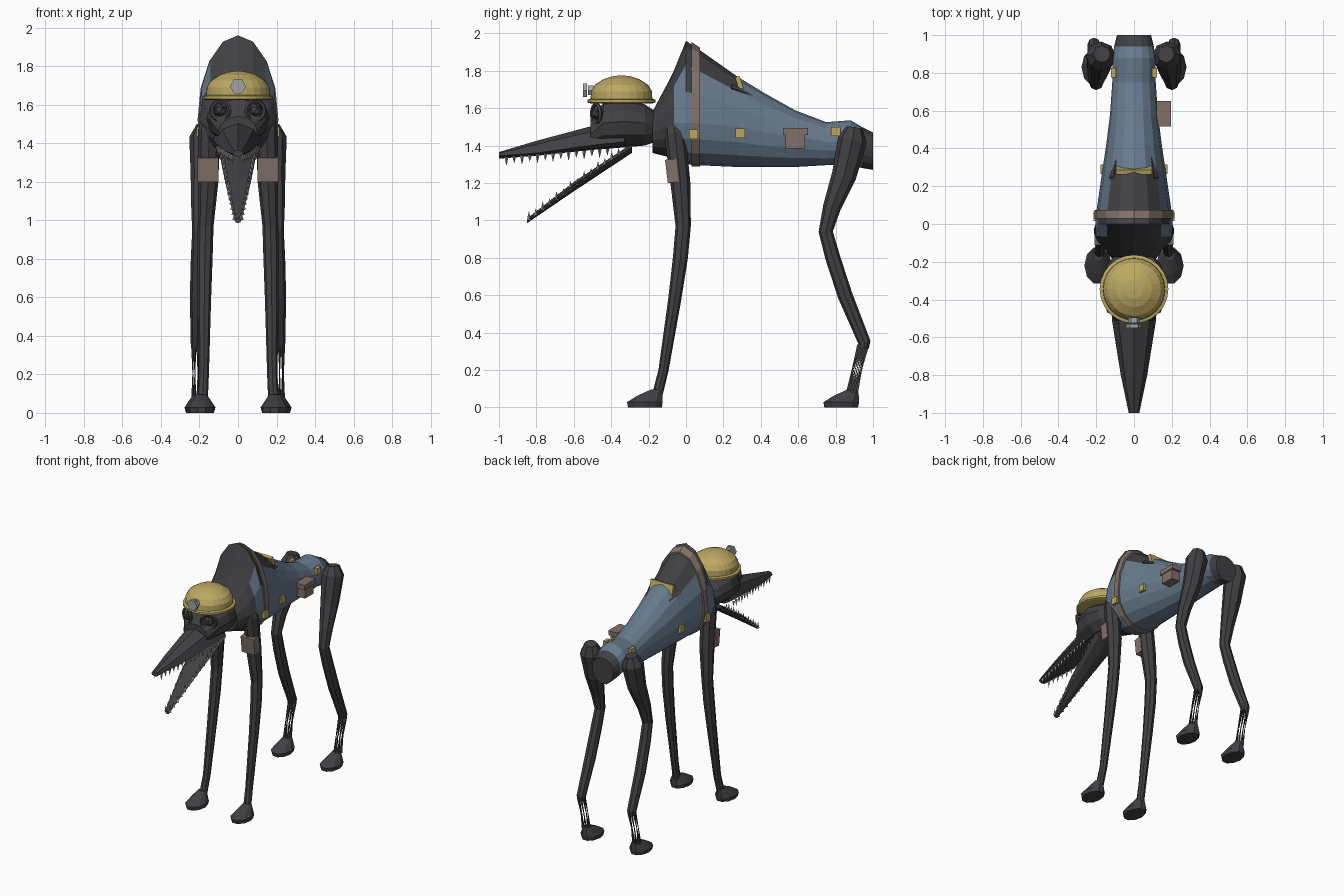
import bpy, bmesh, math
from mathutils import Vector, Matrix

cube = bpy.data.objects.get("Cube")
if cube:
    bpy.data.objects.remove(cube, do_unlink=True)


def material(name, r, g, b):
    m = bpy.data.materials.new(name)
    m.use_nodes = True
    m.diffuse_color = (r, g, b, 1)
    m.node_tree.nodes["Principled BSDF"].inputs["Base Color"].default_value = (r, g, b, 1)
    return m


DARK = material("charcoal hide", .052, .050, .056)
BLUE = material("vest blue", .135, .195, .265)
GOLD = material("brass", .50, .39, .12)
BROWN = material("leather brown", .22, .165, .135)
GREY = material("tooth grey", .36, .36, .35)
GLASS = material("lamp glass", .32, .40, .47)


def finish(name, bm, *mats, rule=None):
    bmesh.ops.recalc_face_normals(bm, faces=bm.faces[:])
    if rule:
        for f in bm.faces:
            f.material_index = rule(f.calc_center_median())
    mesh = bpy.data.meshes.new(name)
    bm.to_mesh(mesh)
    bm.free()
    for m in mats:
        mesh.materials.append(m)
    ob = bpy.data.objects.new(name, mesh)
    bpy.context.collection.objects.link(ob)
    return ob


def skin(bm, rings):
    """Join successive rings of points and cap both ends."""
    vs = [[bm.verts.new(p) for p in ring] for ring in rings]
    n = len(vs[0])
    for a, b in zip(vs, vs[1:]):
        for i in range(n):
            j = (i + 1) % n
            bm.faces.new((a[i], a[j], b[j], b[i]))
    bm.faces.new(vs[0])
    bm.faces.new(vs[-1][::-1])


def section(y, bot, top, mid, w, n=16, grow=0):
    """Egg-shaped slice across y, widest at height mid."""
    ring = []
    for i in range(n):
        a = math.tau * i / n
        s = math.sin(a)
        h = (top - mid if s > 0 else mid - bot) + grow
        ring.append(((w + grow) * math.cos(a), y, mid + h * s))
    return ring


def tube(bm, path, n=8):
    """Limb along points (x, y, z, radius)."""
    pts = [Vector(p[:3]) for p in path]
    rings = []
    for k, p in enumerate(pts):
        t = (pts[min(k + 1, len(pts) - 1)] - pts[max(k - 1, 0)]).normalized()
        u = t.cross(Vector((1, 0, 0))).normalized()
        v = t.cross(u)
        rings.append([p + path[k][3] * (u * math.cos(math.tau * i / n) + v * math.sin(math.tau * i / n))
                      for i in range(n)])
    skin(bm, rings)


def discs(bm, x, levels, n=12):
    """Stack of ellipses (z, centre y, radius y, radius x)."""
    skin(bm, [[(x + rx * math.cos(math.tau * i / n), yc + ry * math.sin(math.tau * i / n), z)
               for i in range(n)] for z, yc, ry, rx in levels])


def box(name, centre, size, mat, tilt=0):
    bm = bmesh.new()
    m = Matrix.Translation(centre) @ Matrix.Rotation(tilt, 4, 'X') @ Matrix.Diagonal((*size, 1))
    bmesh.ops.create_cube(bm, size=1, matrix=m)
    return finish(name, bm, mat)


# Body: dark chest, hump and rump, blue vest between
body = [(-.18, 1.36, 1.58, 1.47, .12), (-.10, 1.34, 1.73, 1.50, .18), (-.065, 1.32, 1.80, 1.52, .20),
        (0, 1.30, 1.96, 1.52, .205), (.06, 1.295, 1.92, 1.52, .20), (.28, 1.285, 1.765, 1.50, .168),
        (.42, 1.285, 1.68, 1.47, .147), (.58, 1.285, 1.59, 1.45, .127), (.75, 1.295, 1.525, 1.42, .115),
        (.88, 1.30, 1.535, 1.42, .115), (.94, 1.28, 1.50, 1.40, .105), (1, 1.27, 1.47, 1.38, .09)]


def body_colour(c):
    hump = c.y < .28 and c.z > 1.72
    return 0 if c.y < -.065 or c.y > .94 or hump else 1


bm = bmesh.new()
skin(bm, [section(*s) for s in body])
finish("body", bm, DARK, BLUE, rule=body_colour)

# Girth strap and back clip
bm = bmesh.new()
skin(bm, [section(y, 1.297, top, 1.52, .202, grow=.008) for y, top in ((.03, 1.945), (.075, 1.915))])
finish("girth_strap", bm, BROWN)
box("back_clip", (0, .285, 1.735), (.19, .025, .07), GOLD, .3)

# Skull and jaws
bm = bmesh.new()
skin(bm, [section(*s, n=12) for s in [
    (-.16, 1.42, 1.58, 1.5, .10), (-.22, 1.40, 1.62, 1.52, .145), (-.33, 1.39, 1.65, 1.53, .165),
    (-.44, 1.39, 1.63, 1.52, .145), (-.51, 1.40, 1.54, 1.46, .10)]])
finish("skull", bm, DARK)
bm = bmesh.new()
skin(bm, [section(*s, n=8) for s in [
    (-.33, 1.39, 1.53, 1.42, .13), (-.52, 1.375, 1.50, 1.40, .115),
    (-.80, 1.345, 1.425, 1.36, .07), (-1, 1.33, 1.365, 1.345, .028)]])
finish("upper_jaw", bm, DARK)
bm = bmesh.new()
skin(bm, [section(*s, n=8) for s in [
    (-.29, 1.36, 1.41, 1.39, .105), (-.60, 1.155, 1.205, 1.19, .065), (-.85, .985, 1.01, 1.0, .018)]])
finish("lower_jaw", bm, DARK)


def teeth(name, start, end, count, direction):
    bm = bmesh.new()
    a, b = Vector(start), Vector(end)
    for side in (1, -1):
        for k in range(count):
            p = a.lerp(b, k / (count - 1))
            p.x *= side
            length = .05 if k % 2 else .038
            m = Matrix.Translation(p + Vector((0, 0, direction * length / 2)))
            if direction < 0:
                m = m @ Matrix.Rotation(math.pi, 4, 'X')
            bmesh.ops.create_cone(bm, cap_ends=True, segments=4, radius1=.011, radius2=0,
                                  depth=length, matrix=m)
    finish(name, bm, GREY)


teeth("upper_teeth", (.105, -.42, 1.385), (.028, -.96, 1.34), 14, -1)
teeth("lower_teeth", (.088, -.36, 1.35), (.018, -.84, 1.0), 14, 1)

# Mining helmet and lamp
bm = bmesh.new()
discs(bm, 0, [(z, -.345, r, r) for z, r in (
    (1.625, .165), (1.63, .182), (1.645, .182), (1.65, .165), (1.69, .163),
    (1.725, .142), (1.755, .095), (1.77, .05), (1.775, .01))], n=24)
finish("helmet", bm, GOLD)
for name, y, r, depth, mat in (("lamp_mount", -.51, .03, .03, GLASS), ("lamp_lens", -.54, .042, .02, GREY)):
    bm = bmesh.new()
    m = Matrix.Translation((0, y, 1.695)) @ Matrix.Rotation(math.pi / 2, 4, 'X') @ Matrix.Rotation(math.pi / 6, 4, 'Z')
    bmesh.ops.create_cone(bm, cap_ends=True, segments=6, radius1=r, radius2=r, depth=depth, matrix=m)
    finish(name, bm, mat)

# Hip pouch with flap
box("pouch", (.155, .585, 1.425), (.07, .105, .08), BROWN)
box("pouch_flap", (.158, .585, 1.475), (.076, .135, .035), BROWN)

# Paired parts
for s, side in ((1, "left"), (-1, "right")):
    # Goggle rim and eye
    turn = (math.pi / 2, 0, s * .45)
    bpy.ops.mesh.primitive_torus_add(location=(s * .09, -.48, 1.57), rotation=turn, major_radius=.05,
                                     minor_radius=.012, major_segments=14, minor_segments=5)
    bpy.context.object.name = side + "_goggle"
    bpy.context.object.data.materials.append(DARK)
    bm = bmesh.new()
    bmesh.ops.create_icosphere(bm, subdivisions=1, radius=.035, matrix=Matrix.Translation((s * .09, -.475, 1.57)))
    finish(side + "_eye", bm, DARK)

    # Vest buckles and the dark tufts beside the back clip
    for y, x, z in ((.04, .203, 1.46), (.29, .165, 1.465), (.80, .108, 1.475)):
        box(side + "_buckle", (s * x, y, z), (.025, .05, .05), GOLD)
    bm = bmesh.new()
    tube(bm, [(s * .11, .24, 1.71, .022), (s * .085, .38, 1.655, .002)], n=4)
    finish(side + "_tuft", bm, DARK)

    # Front leg, pad and paw
    bm = bmesh.new()
    tube(bm, [(s * x, y, z, r) for x, y, z, r in (
        (.14, -.07, 1.57, .035), (.15, -.06, 1.47, .057), (.155, -.03, 1.2, .053), (.168, -.015, .97, .041),
        (.172, -.03, .8, .04), (.175, -.06, .58, .035), (.178, -.12, .2, .027), (.185, -.155, .06, .028))])
    finish(side + "_front_leg", bm, DARK)
    box(side + "_leg_pad", (s * .155, -.075, 1.265), (.11, .06, .125), BROWN, .12)

    # Hind thigh and shank
    bm = bmesh.new()
    tube(bm, [(s * x, y, z, r) for x, y, z, r in (
        (.17, .90, 1.495, .045), (.175, .89, 1.43, .078), (.18, .845, 1.24, .066), (.195, .78, 1.07, .048),
        (.20, .747, .94, .038), (.205, .785, .8, .04), (.21, .85, .6, .04), (.212, .955, .345, .033),
        (.212, .95, .32, .028))])
    finish(side + "_hind_leg", bm, DARK)

    # Frayed strands between hock and ankle
    bm = bmesh.new()
    for k in range(9):
        a = math.tau * k / 9
        dx, dy = .024 * math.cos(a), .026 * math.sin(a)
        tube(bm, [(s * .212 + dx, y + dy, z, r) for y, z, r in (
            (.95, .335, .009), (.915, .205, .0025), (.89, .08, .009))], n=3)
    finish(side + "_hind_strands", bm, DARK)

    # Paws
    for name, x, yc in (("front", .19, -.22), ("hind", .205, .83)):
        bm = bmesh.new()
        discs(bm, s * x, [(0, yc, .095, .065), (.028, yc, .1, .073), (.06, yc + .025, .073, .052),
                          (.095, yc + .06, .03, .028)], n=10)
        finish(side + "_" + name + "_paw", bm, DARK)
